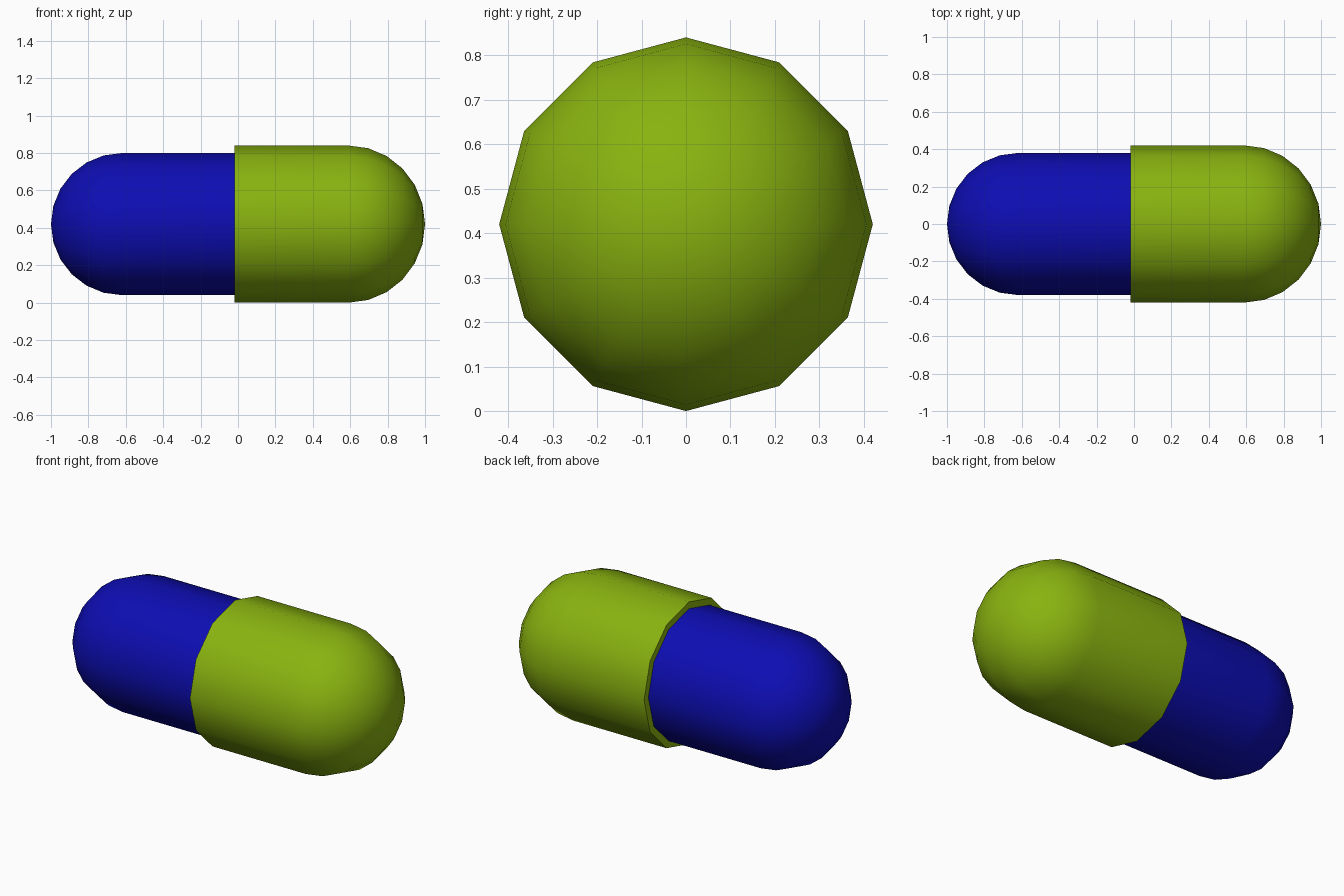
import bpy, bmesh, math

if "Cube" in bpy.data.objects:
    bpy.data.objects.remove(bpy.data.objects["Cube"])

SIDES = 12   # sides around the capsule
RINGS = 6    # rings on each rounded end
AXIS_Z = 0.42


def capsule_half(name, direction, radius, open_x, dome_x, tip_x, color):
    """Cylinder with one rounded end, lying along x, with a flat closed rim."""
    bm = bmesh.new()
    depth = abs(tip_x - dome_x)
    profile = [(open_x, radius)]
    for i in range(RINGS):
        a = math.radians(90) * i / RINGS
        profile.append((dome_x + direction * depth * math.sin(a), radius * math.cos(a)))
    rings = []
    for x, r in profile:
        rings.append([bm.verts.new((x, r * math.cos(2 * math.pi * k / SIDES),
                                    AXIS_Z + r * math.sin(2 * math.pi * k / SIDES)))
                      for k in range(SIDES)])
    tip = bm.verts.new((tip_x, 0, AXIS_Z))
    for a, b in zip(rings, rings[1:]):
        for k in range(SIDES):
            n = (k + 1) % SIDES
            bm.faces.new((a[k], a[n], b[n], b[k]))
    for k in range(SIDES):
        bm.faces.new((rings[-1][k], rings[-1][(k + 1) % SIDES], tip))
    bm.faces.new(rings[0])
    bmesh.ops.recalc_face_normals(bm, faces=bm.faces)

    mesh = bpy.data.meshes.new(name)
    bm.to_mesh(mesh)
    bm.free()
    obj = bpy.data.objects.new(name, mesh)
    bpy.context.collection.objects.link(obj)
    mat = bpy.data.materials.new(name + "_color")
    mat.diffuse_color = color
    mat.use_nodes = True
    mat.node_tree.nodes["Principled BSDF"].inputs["Base Color"].default_value = mat.diffuse_color
    mesh.materials.append(mat)

    # smooth sides, sharp rim
    bpy.ops.object.select_all(action='DESELECT')
    obj.select_set(True)
    bpy.context.view_layer.objects.active = obj
    bpy.ops.object.shade_smooth_by_angle(angle=math.radians(40))
    return obj


# narrower blue body, tucked into the cap
capsule_half("capsule_body", -1, 0.38, 0.02, -0.62, -1.0, (0.004, 0.004, 0.45, 1))
# wider green cap
capsule_half("capsule_cap", 1, 0.42, -0.02, 0.59, 1.0, (0.25, 0.45, 0.005, 1))
